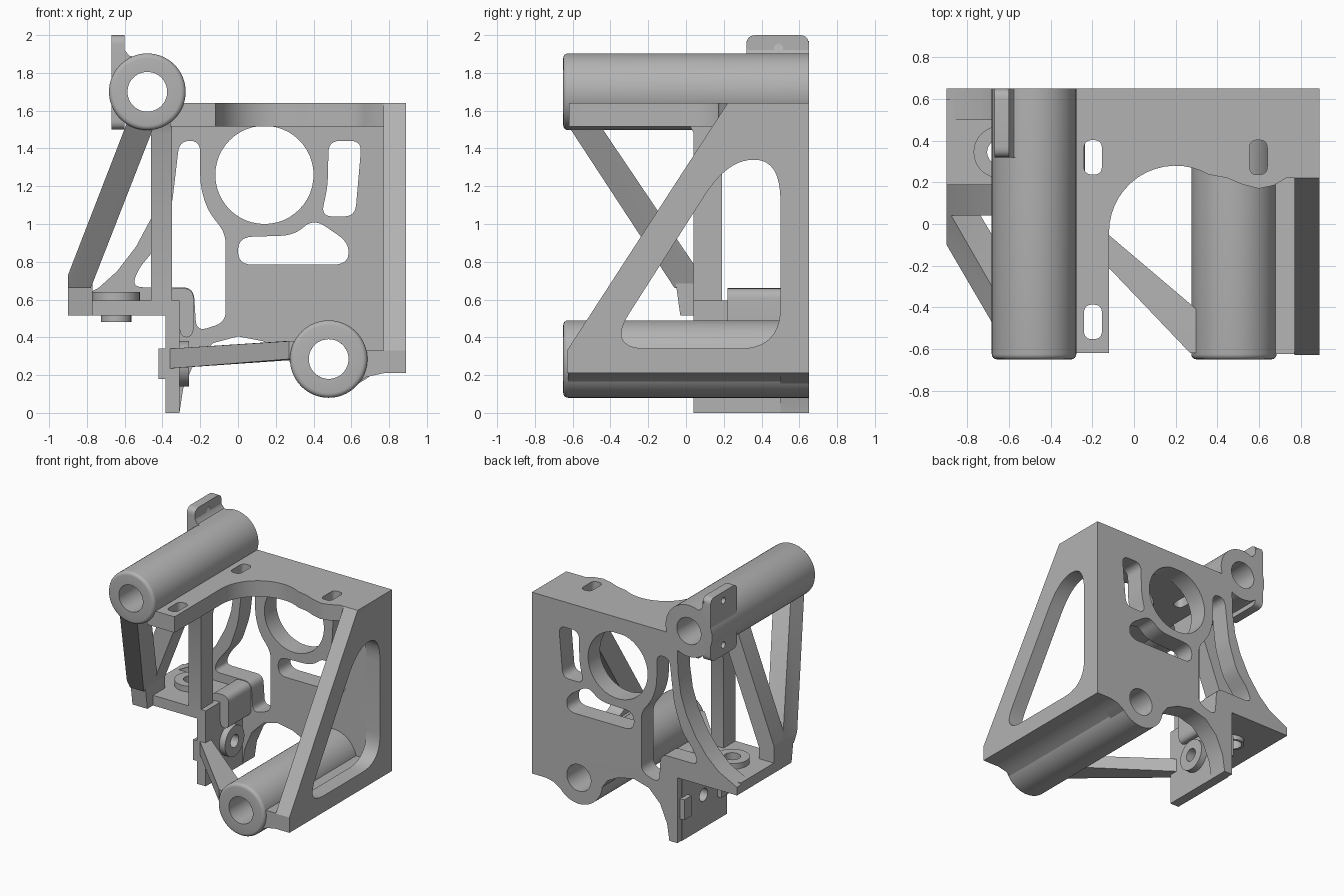
import bpy, bmesh, math
from mathutils import Vector

if bpy.data.objects.get("Cube"):
    bpy.data.objects.remove(bpy.data.objects["Cube"], do_unlink=True)

grey = bpy.data.materials.new("machined grey")
grey.use_nodes = True
grey.diffuse_color = (0.45, 0.45, 0.45, 1)
grey.node_tree.nodes["Principled BSDF"].inputs["Base Color"].default_value = grey.diffuse_color


def finish(name, bm):
    bmesh.ops.remove_doubles(bm, verts=bm.verts, dist=0.0005)
    bmesh.ops.recalc_face_normals(bm, faces=bm.faces)
    mesh = bpy.data.meshes.new(name)
    bm.to_mesh(mesh)
    bm.free()
    mesh.materials.append(grey)
    obj = bpy.data.objects.new(name, mesh)
    bpy.context.collection.objects.link(obj)
    bpy.ops.object.select_all(action='DESELECT')
    obj.select_set(True)
    bpy.context.view_layer.objects.active = obj
    bpy.ops.object.shade_smooth_by_angle(angle=math.radians(32))
    return obj


def rounded(pts, r, steps=6):
    """Polygon with its corners rounded."""
    out = []
    for i, p in enumerate(pts):
        p, a, b = Vector(p), Vector(pts[i - 1]), Vector(pts[(i + 1) % len(pts)])
        s = p + (a - p).normalized() * min(r, (a - p).length * 0.49)
        e = p + (b - p).normalized() * min(r, (b - p).length * 0.49)
        for k in range(steps + 1):
            t = k / steps
            out.append(s * (1 - t) ** 2 + p * 2 * t * (1 - t) + e * t * t)
    return out


def circle(x, y, r, n=48):
    return [(x + r * math.cos(math.tau * k / n), y + r * math.sin(math.tau * k / n)) for k in range(n)]


def rect(u0, u1, v0, v1):
    return [(u0, v0), (u1, v0), (u1, v1), (u0, v1)]


def prism(name, axis, lo, hi, outline, holes=()):
    """Extrude an outline with holes along an axis from lo to hi."""
    curve = bpy.data.curves.new(name, 'CURVE')
    curve.dimensions, curve.fill_mode = '2D', 'BOTH'
    curve.extrude = (hi - lo) / 2
    for loop in (outline, *holes):
        spline = curve.splines.new('POLY')
        spline.points.add(len(loop) - 1)
        for point, co in zip(spline.points, loop):
            point.co = (co[0], co[1], 0, 1)
        spline.use_cyclic_u = True
    temp = bpy.data.objects.new(name + " helper", curve)
    bpy.context.collection.objects.link(temp)
    bpy.context.view_layer.update()
    mesh = bpy.data.meshes.new_from_object(temp.evaluated_get(bpy.context.evaluated_depsgraph_get()))
    bm = bmesh.new()
    bm.from_mesh(mesh)
    bpy.data.objects.remove(temp)
    bpy.data.meshes.remove(mesh)
    mid = (lo + hi) / 2
    for v in bm.verts:
        a, b, c = v.co.x, v.co.y, v.co.z + mid
        v.co = {'X': (c, a, b), 'Y': (a, c, b), 'Z': (a, b, c)}[axis]
    return finish(name, bm)


def bar(name, *corners):
    """Convex beam through the corner points of its two ends."""
    bm = bmesh.new()
    for c in corners:
        bm.verts.new(c)
    bmesh.ops.convex_hull(bm, input=bm.verts)
    return finish(name, bm)


def quad(z, x0, x1, y0, y1):
    return [(x, y, z) for x in (x0, x1) for y in (y0, y1)]


def tube(name, x, z, outer, inner, y0, y1, edge=0.025, n=64):
    """Bored cylinder along y with rounded ends."""
    prof = [(inner, y0)]
    for k in range(5):
        t = k / 4 * math.pi / 2
        prof.append((outer - edge + edge * math.sin(t), y0 + edge - edge * math.cos(t)))
    prof += [(outer, y1), (inner, y1)]
    bm = bmesh.new()
    rings = [[bm.verts.new((x + r * math.cos(math.tau * k / n), y, z + r * math.sin(math.tau * k / n)))
              for k in range(n)] for r, y in prof]
    for i, ring in enumerate(rings):
        nxt = rings[(i + 1) % len(rings)]
        for k in range(n):
            j = (k + 1) % n
            bm.faces.new((ring[k], ring[j], nxt[j], nxt[k]))
    return finish(name, bm)


# Bearing tubes
UP, LOW, BORE = (-0.48, 1.7), (0.48, 0.285), 0.105
tube("upper_tube", *UP, 0.203, BORE, -0.65, 0.65)
tube("lower_tube", *LOW, 0.205, BORE, -0.65, 0.65)

# Back plate with its swept arm, bottom arch and lightening holes
arm_edge = [(-0.385, 1.35), (-0.41, 1.18), (-0.46, 1.03), (-0.54, 0.88), (-0.64, 0.75), (-0.74, 0.66), (-0.9, 0.58)]
arch = [(-0.31, 0), (-0.29, 0.13), (-0.23, 0.27), (-0.13, 0.37), (0, 0.405), (0.13, 0.38), (0.23, 0.33), (0.31, 0.22)]
outline = [(0.89, 0.21), (0.89, 1.64), (-0.36, 1.64), (-0.38, 1.52)] + arm_edge + [
    (-0.9, 0.515), (-0.38, 0.515), (-0.38, 0)] + arch + [(0.38, 0.12), (0.6, 0.13), (0.7, 0.195), (0.77, 0.21)]
arm_slot = [(-0.31, 1.44), (-0.2, 1.44), (-0.2, 1.2), (-0.16, 1.07), (-0.065, 0.95), (-0.065, 0.48), (-0.22, 0.43),
            (-0.235, 0.665), (-0.56, 0.665), (-0.53, 0.76), (-0.42, 0.89), (-0.35, 1.1)]
tall_slot = [(0.48, 1.44), (0.655, 1.44), (0.62, 1.04), (0.44, 1.04), (0.475, 1.2)]
wide_slot = [(0.0, 0.785), (0.58, 0.785), (0.59, 0.9), (0.4, 1.03), (0.3, 0.94), (0.0, 0.93)]
prism("back_plate", 'Y', 0.5, 0.65, outline,
      [circle(0.14, 1.26, 0.26), circle(*LOW, BORE), rounded(arm_slot, 0.06),
       rounded(tall_slot, 0.06), rounded(wide_slot, 0.075)])

# Top plate with a scalloped front edge and three slots
scallop = [(0.2 + 0.32 * math.cos(t), -0.04 + 0.32 * math.sin(t))
           for t in [math.radians(180 - 8 * k) for k in range(16)]]
top = [(-0.36, 0.65), (-0.36, -0.62), (-0.12, -0.62)] + scallop + [
    (0.45, 0.22), (0.52, 0.19), (0.6, 0.17), (0.67, 0.185), (0.73, 0.22), (0.89, 0.22), (0.89, 0.65)]
slots = [rounded(rect(x - 0.043, x + 0.043, y - 0.083, y + 0.083), 0.04)
         for x, y in ((-0.197, 0.32), (-0.197, -0.47), (0.597, 0.32))]
prism("top_plate", 'Z', 1.515, 1.64, top, slots)

# Side wall with a rounded triangular window, and its foot along the lower tube
side = [(0.65, 0.21), (-0.63, 0.21), (-0.63, 0.33), (0.22, 1.64), (0.65, 1.64)]
window = [(-0.42, 0.34), (0.5, 0.34), (0.5, 1.34), (0.22, 1.34)]
prism("side_wall", 'X', 0.77, 0.89, side, [rounded(window, 0.22, 10)])
foot = [(0.57, 0.13), (0.63, 0.155), (0.68, 0.19), (0.77, 0.21), (0.8, 0.33), (0.66, 0.33), (0.61, 0.3)]
prism("wall_foot", 'Y', -0.625, 0.64, foot)

# Inner column, shelf and shelf boss
prism("inner_column", 'X', -0.46, -0.35, [(0.04, 0.52), (0.19, 0.52), (0.19, 1.3), (0.24, 1.42), (0.5, 1.42),
                                        (0.5, 1.56), (0.0, 1.56), (0.04, 1.48)])
shelf = [(-0.9, 0.04), (-0.35, 0.04), (-0.35, 0.6), (-0.9, 0.6)]
prism("shelf", 'Z', 0.515, 0.595, shelf, [circle(-0.645, 0.345, 0.06)])
prism("shelf_boss", 'Z', 0.59, 0.64, circle(-0.645, 0.345, 0.125), [circle(-0.645, 0.345, 0.06)])
prism("shelf_boss_under", 'Z', 0.48, 0.52, circle(-0.645, 0.345, 0.08), [circle(-0.645, 0.345, 0.06)])

# Struts from the shelf corner to the upper tube
bar("strut_foot", *quad(0.515, -0.9, -0.77, -0.03, 0.19), *quad(0.73, -0.9, -0.77, -0.06, 0.19))
bar("rear_strut", *quad(0.66, -0.9, -0.78, 0.04, 0.19), *quad(0.73, -0.9, -0.76, 0.04, 0.19),
    *quad(1.53, -0.59, -0.44, 0.04, 0.19))
bar("front_strut", *quad(0.66, -0.9, -0.78, -0.06, 0.1), *quad(0.73, -0.9, -0.76, -0.1, 0.08),
    *quad(1.53, -0.59, -0.44, -0.63, -0.46))

# Hanging panel with a hole, bosses and the folded ledge beside it
hole = circle(0.33, 0.26, 0.05)
prism("hanging_panel", 'X', -0.385, -0.31, rect(0.04, 0.6, 0, 0.595), [hole])
prism("panel_boss", 'X', -0.315, -0.26, circle(0.33, 0.26, 0.12), [hole])
prism("panel_lug", 'X', -0.42, -0.38, rect(0.04, 0.16, 0.18, 0.34))
prism("panel_rear_lug", 'X', -0.42, -0.38, rect(0.53, 0.62, 0.18, 0.34))
ledge = [(-0.38, 0.59), (-0.31, 0.59), (-0.31, 0.4), (-0.235, 0.4), (-0.235, 0.66), (-0.38, 0.66)]
prism("folded_ledge", 'Y', 0.22, 0.52, rounded(ledge, 0.06))

# Brace from the panel to the lower tube
bar("lower_brace", *[(-0.36, y, z) for y in (0.04, 0.15) for z in (0.235, 0.34)],
    *[(x, y, z) for x, y in ((0.27, -0.62), (0.36, -0.62), (0.36, -0.46), (0.25, -0.48)) for z in (0.285, 0.38)])

# Mounting tab on the upper tube
tab = rect(0.32, 0.65, 1.5, 2.0)
tab_holes = [circle(0.49, z, 0.025, 20) for z in (1.58, 1.93)]
prism("mounting_tab", 'X', -0.67, -0.6, rounded(tab, 0.05), tab_holes)
fillet = [(-0.61, 1.97), (-0.6, 1.92), (-0.575, 1.89), (-0.54, 1.885), (-0.53, 1.86), (-0.61, 1.8)]
prism("tab_fillet", 'Y', 0.32, 0.65, fillet)
